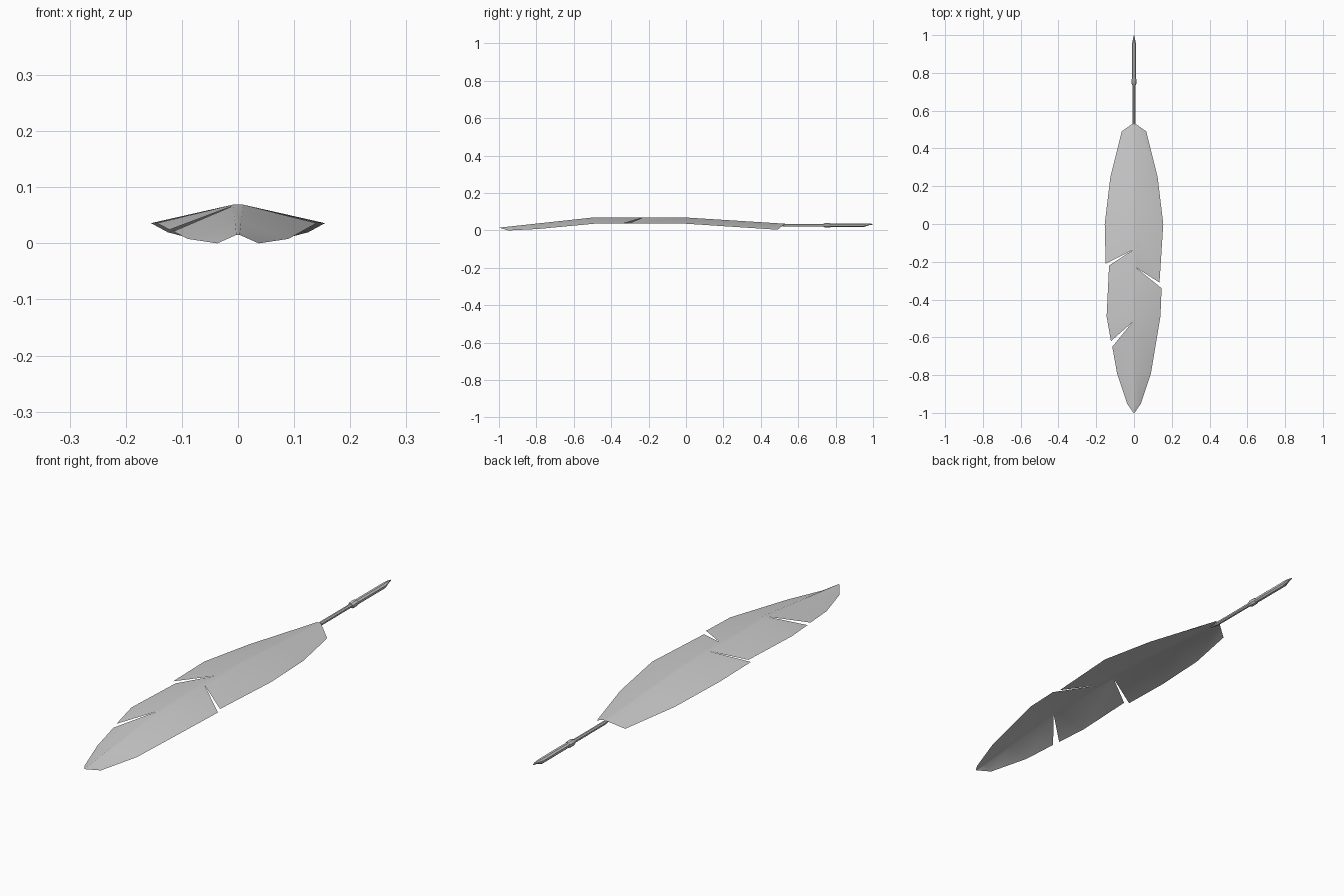
import bpy, bmesh, math

if "Cube" in bpy.data.objects:
    bpy.data.objects.remove(bpy.data.objects["Cube"])


def interp(table, y):
    for (y0, v0), (y1, v1) in zip(table, table[1:]):
        if y0 >= y >= y1:
            return v0 + (v1 - v0) * (y0 - y) / (y0 - y1)
    return table[0][1] if y > table[0][0] else table[-1][1]


SPINE_Z = [(0.53, 0.036), (0.0, 0.069), (-0.5, 0.069), (-1.0, 0.015)]
EDGE_Z = [(0.49, 0.004), (0.0, 0.036), (-0.5, 0.036), (-0.79, 0.008), (-0.95, 0.0)]
SPINE_W = [(0.53, 0.009), (-0.5, 0.009), (-1.0, 0.003)]


def finish(name, bm, angle):
    bmesh.ops.remove_doubles(bm, verts=bm.verts, dist=0.0001)
    me = bpy.data.meshes.new(name)
    bm.to_mesh(me)
    bm.free()
    ob = bpy.data.objects.new(name, me)
    bpy.context.collection.objects.link(ob)
    bpy.ops.object.select_all(action='DESELECT')
    ob.select_set(True)
    bpy.context.view_layer.objects.active = ob
    bpy.ops.object.shade_smooth_by_angle(angle=math.radians(angle))
    return ob


def spine_point(y, side):
    return (side * interp(SPINE_W, y), y, interp(SPINE_Z, y))


def panel(bm, ribs, side, to_tip=False):
    """Strip of barbs: each rib runs from the spine (y) to the edge (x, y)."""
    rows = [(bm.verts.new(spine_point(s, side)),
             bm.verts.new((side * x, y, interp(EDGE_Z, y)))) for s, x, y in ribs]
    for (a, b), (c, d) in zip(rows, rows[1:]):
        bm.faces.new((a, b, d, c) if side < 0 else (a, c, d, b))
    if to_tip:
        a, b = rows[-1]
        t = bm.verts.new(spine_point(-1.0, side))
        bm.faces.new((a, b, t) if side < 0 else (a, t, b))


# Feather vane: a thin tented sheet, split by gaps on each side
bm = bmesh.new()
tip = [(-0.79, 0.09, -0.79), (-0.95, 0.037, -0.95)]
panel(bm, [(0.53, 0.065, 0.49), (0.25, 0.125, 0.25), (0, 0.155, 0), (-0.14, 0.15, -0.21)], -1)
panel(bm, [(-0.14, 0.132, -0.22), (-0.5, 0.145, -0.49), (-0.52, 0.122, -0.62)], -1)
panel(bm, [(-0.52, 0.115, -0.65)] + tip, -1, True)
panel(bm, [(0.53, 0.065, 0.49), (0.25, 0.125, 0.25), (0, 0.155, 0), (-0.23, 0.135, -0.31)], 1)
panel(bm, [(-0.23, 0.146, -0.34), (-0.5, 0.14, -0.49)] + tip, 1, True)
# Narrow ridge joining both sides
ys = [0.53, 0.25, 0, -0.14, -0.23, -0.5, -0.52, -0.79, -0.95, -1.0]
for y0, y1 in zip(ys, ys[1:]):
    pts = [spine_point(y0, -1), spine_point(y1, -1), spine_point(y1, 1), spine_point(y0, 1)]
    bm.faces.new([bm.verts.new(p) for p in pts])
finish("feather_vane", bm, 30)


# Quill: stations of (y, half width, half height, centre z)
def tube(name, stations, sides=8):
    bm = bmesh.new()
    rings = []
    for y, rx, rz, zc in stations:
        rings.append([bm.verts.new((rx * math.cos(a), y, zc + rz * math.sin(a)))
                      for a in (2 * math.pi * (i + 0.5) / sides for i in range(sides))])
    for r, s in zip(rings, rings[1:]):
        for i in range(sides):
            j = (i + 1) % sides
            bm.faces.new((r[i], s[i], s[j], r[j]))
    bm.faces.new(rings[0])
    bm.faces.new(rings[-1][::-1])
    finish(name, bm, 30)


tube("quill_shaft", [(0.49, 0.004, 0.003, 0.029), (0.53, 0.008, 0.008, 0.028),
                     (0.75, 0.008, 0.008, 0.028)])
tube("nib_collar", [(0.735, 0.010, 0.010, 0.028), (0.745, 0.014, 0.014, 0.028),
                    (0.765, 0.014, 0.014, 0.028), (0.775, 0.011, 0.011, 0.028)])
tube("writing_nib", [(0.765, 0.010, 0.010, 0.028), (0.80, 0.012, 0.011, 0.028),
                     (0.95, 0.012, 0.011, 0.028), (0.98, 0.006, 0.005, 0.033),
                     (1.0, 0.001, 0.002, 0.033)])
